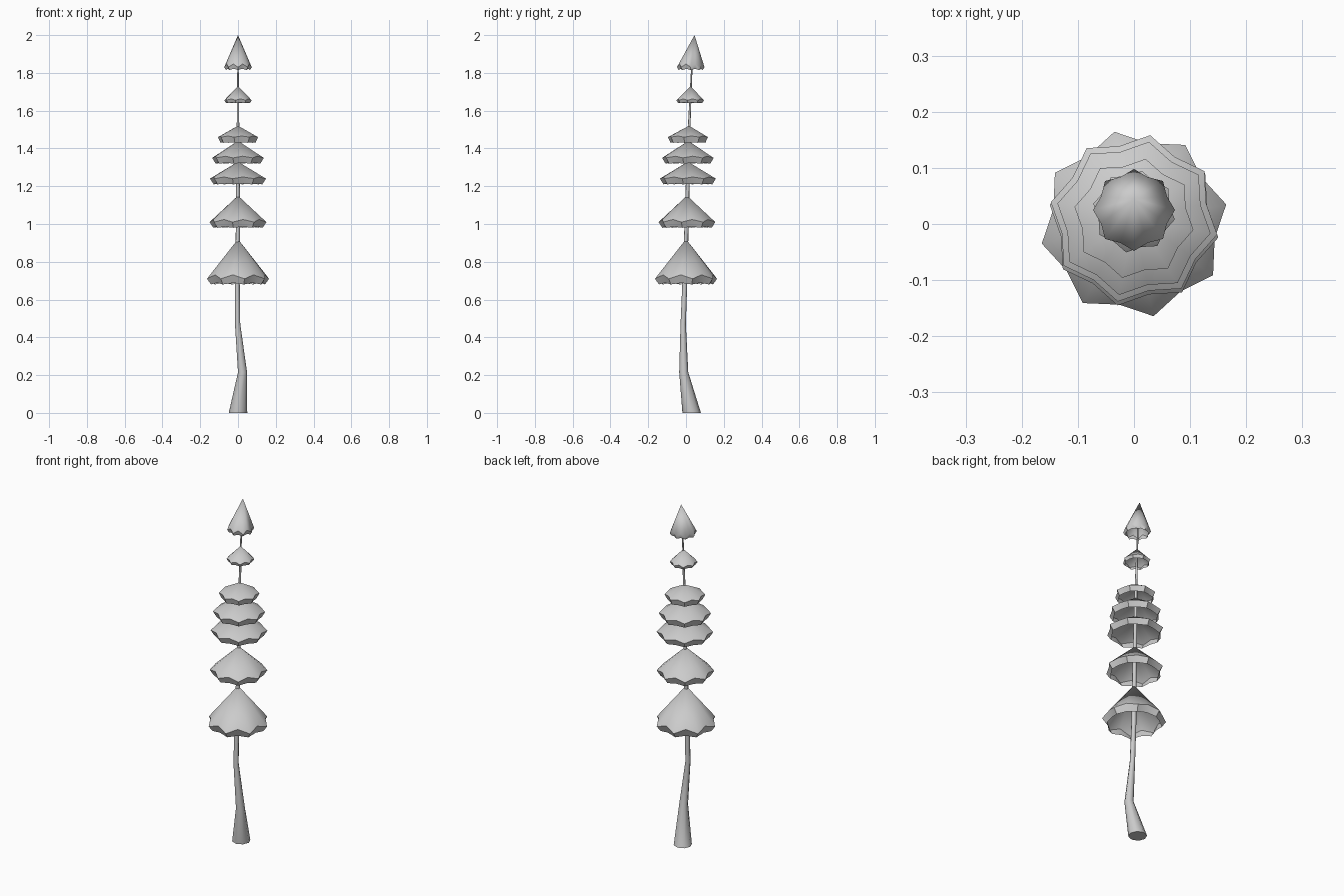
import bpy, bmesh
from math import sin, cos, pi, radians

cube = bpy.data.objects.get("Cube")
if cube:
    bpy.data.objects.remove(cube, do_unlink=True)

grey = bpy.data.materials.new("plain grey")
grey.use_nodes = True
colour = (0.6, 0.6, 0.6, 1)
grey.diffuse_color = colour
grey.node_tree.nodes["Principled BSDF"].inputs["Base Color"].default_value = colour


def finish(bm, name, angle):
    bmesh.ops.recalc_face_normals(bm, faces=bm.faces)
    mesh = bpy.data.meshes.new(name)
    bm.to_mesh(mesh)
    bm.free()
    mesh.materials.append(grey)
    obj = bpy.data.objects.new(name, mesh)
    bpy.context.collection.objects.link(obj)
    bpy.ops.object.select_all(action='DESELECT')
    obj.select_set(True)
    bpy.context.view_layer.objects.active = obj
    bpy.ops.object.shade_smooth_by_angle(angle=radians(angle))


def bridge(bm, a, b):
    n = len(a)
    for i in range(n):
        j = (i + 1) % n
        bm.faces.new((a[i], a[j], b[j], b[i]))


def star_ring(bm, cy, phase, tip, valley):
    """Eight-pointed ring; tip and valley are (radius, height)."""
    ring = []
    for i in range(16):
        r, z = valley if i % 2 else tip
        a = radians(phase) + i * pi / 8
        ring.append(bm.verts.new((r * cos(a), cy + r * sin(a), z)))
    return ring


def tier(name, radius, apex_z, rim_z, base_z, cy, apex_y, phase):
    """Hollow star-edged cone with a lip turned inwards below the rim."""
    bm = bmesh.new()
    apex = bm.verts.new((0, apex_y, apex_z))
    lift = (apex_z - rim_z) * 0.1
    rim = star_ring(bm, cy, phase, (radius, rim_z), (radius * 0.87, rim_z + lift))
    lip = star_ring(bm, cy, phase, (radius * 0.87, base_z),
                    (radius * 0.8, base_z + lift * 0.4))
    for i in range(16):
        bm.faces.new((apex, rim[i], rim[(i + 1) % 16]))
    bridge(bm, rim, lip)
    finish(bm, name, 45)


# Foliage tiers, bottom to top
tiers = [
    (0.168, 0.92, 0.71, 0.68, 0.0, 0.0, 12),
    (0.153, 1.15, 1.01, 0.98, 0.005, 0.005, -11),
    (0.151, 1.33, 1.24, 1.21, 0.01, 0.01, -11),
    (0.139, 1.44, 1.35, 1.32, 0.01, 0.012, -11),
    (0.108, 1.52, 1.46, 1.43, 0.01, 0.016, -11),
    (0.074, 1.73, 1.655, 1.64, 0.022, 0.024, -11),
    (0.073, 2.0, 1.83, 1.815, 0.025, 0.045, 0),
]
for n, t in enumerate(tiers, 1):
    tier(f"foliage_tier_{n}", *t)

# Bent, tapering trunk: x, y, z, radius
path = [
    (0, 0.03, 0, 0.049), (0.024, -0.012, 0.215, 0.024),
    (-0.002, -0.015, 0.47, 0.014), (-0.004, -0.006, 0.7, 0.013),
    (0, 0.003, 1.0, 0.011), (0, 0.01, 1.25, 0.01),
    (0, 0.016, 1.5, 0.007), (0, 0.025, 1.7, 0.005), (0, 0.034, 1.9, 0.003),
]
bm = bmesh.new()
rings = []
for x, y, z, r in path:
    rings.append([bm.verts.new((x + r * cos(i * pi / 4), y + r * sin(i * pi / 4), z))
                  for i in range(8)])
for a, b in zip(rings, rings[1:]):
    bridge(bm, a, b)
bm.faces.new(rings[0])
bm.faces.new(rings[-1])
finish(bm, "trunk", 50)
